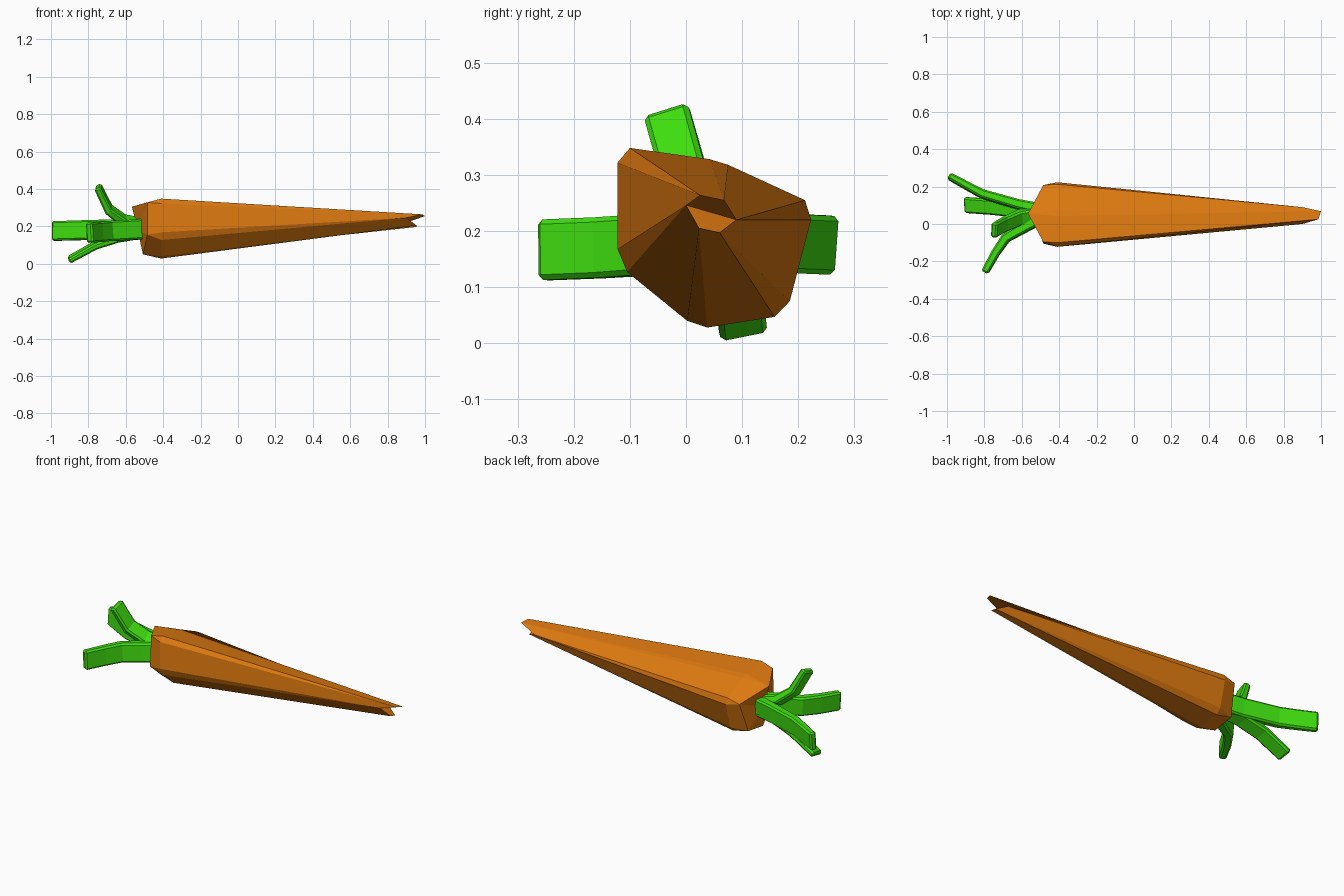
import bpy, bmesh
from mathutils import Vector

if "Cube" in bpy.data.objects:
    bpy.data.objects.remove(bpy.data.objects["Cube"])


def material(name, color):
    m = bpy.data.materials.new(name)
    m.diffuse_color = color
    m.use_nodes = True
    m.node_tree.nodes["Principled BSDF"].inputs["Base Color"].default_value = m.diffuse_color
    return m


def finish(bm, name, mat):
    bmesh.ops.recalc_face_normals(bm, faces=bm.faces[:])
    me = bpy.data.meshes.new(name)
    bm.to_mesh(me)
    bm.free()
    ob = bpy.data.objects.new(name, me)
    bpy.context.collection.objects.link(ob)
    me.materials.append(mat)
    return ob


orange = material("orange", (0.72, 0.19, 0.005, 1))
green = material("green", (0.05, 0.73, 0.005, 1))

# Root: six chamfered corners, each running from the leaf end to the tip.
# shoulder pairs (y, z) at the widest ring
shoulder = [((-0.122, 0.322), (-0.10, 0.348)), ((0.042, 0.328), (0.075, 0.318)),
            ((0.212, 0.255), (0.223, 0.22)), ((0.185, 0.075), (0.158, 0.047)),
            ((0.038, 0.028), (0.002, 0.04)), ((-0.105, 0.127), (-0.122, 0.168))]
crown = [(-0.485, -0.095, 0.328), (-0.567, 0.055, 0.305), (-0.485, 0.208, 0.235),
         (-0.505, 0.157, 0.068), (-0.508, 0.028, 0.05), (-0.485, -0.105, 0.155)]
tip = [(0.985, 0.025, 0.264), (1.0, 0.068, 0.255), (0.90, 0.09, 0.22),
       (0.955, 0.06, 0.197), (0.955, 0.023, 0.205), (0.90, 0.0, 0.246)]
bm = bmesh.new()
pairs = [[bm.verts.new((-0.41, y, z)) for y, z in p] for p in shoulder]
crown_v = [bm.verts.new(c) for c in crown]
tip_v = [bm.verts.new(t) for t in tip]
centre = bm.verts.new((-0.537, 0.055, 0.18))
for k in range(6):
    n = (k + 1) % 6
    for ring in (crown_v, tip_v):
        bm.faces.new((pairs[k][0], pairs[k][1], ring[k]))
        bm.faces.new((pairs[k][1], pairs[n][0], ring[n], ring[k]))
    bm.faces.new((crown_v[k], crown_v[n], centre))
# notched tip, folded along a crease
bm.faces.new([tip_v[i] for i in (5, 0, 1, 2)])
bm.faces.new([tip_v[i] for i in (5, 2, 3, 4)])
finish(bm, "carrot_root", orange)


# Leaf stalk: a bent rectangular strip with chamfered edges
def stalk(name, path, across, width, thick):
    pts = [Vector(p) for p in path]
    w = Vector(across).normalized()
    bm = bmesh.new()
    rings = []
    for i, p in enumerate(pts):
        d = Vector((0, 0, 0))
        if i > 0:
            d += (p - pts[i - 1]).normalized()
        if i < len(pts) - 1:
            d += (pts[i + 1] - p).normalized()
        side = (w - d * (w.dot(d) / d.length_squared)).normalized()
        t = d.cross(side).normalized()
        h = thick * (1 - 0.35 * i / (len(pts) - 1)) / 2
        rings.append([bm.verts.new(p + side * a * width / 2 + t * b * h)
                      for a, b in ((-1, -1), (1, -1), (1, 1), (-1, 1))])
    for r, s in zip(rings, rings[1:]):
        for k in range(4):
            n = (k + 1) % 4
            bm.faces.new((r[k], r[n], s[n], s[k]))
    bm.faces.new(rings[0])
    bm.faces.new(rings[-1])
    ob = finish(bm, name, green)
    bev = ob.modifiers.new("chamfer", "BEVEL")
    bev.width = 0.009
    bev.segments = 1
    bev.limit_method = 'ANGLE'
    bev.angle_limit = 1.15


stalk("leaf_front", [(-0.50, 0.03, 0.185), (-0.59, -0.02, 0.18), (-0.685, -0.075, 0.175),
                     (-0.74, -0.155, 0.17), (-0.797, -0.258, 0.166)],
      (0, 0.08, 1), 0.108, 0.06)
stalk("leaf_back", [(-0.50, 0.08, 0.19), (-0.62, 0.105, 0.185), (-0.81, 0.16, 0.18),
                    (-0.90, 0.208, 0.177), (-0.99, 0.257, 0.175)],
      (0, 0.08, 1), 0.105, 0.055)
stalk("leaf_top", [(-0.50, 0.055, 0.205), (-0.61, 0.035, 0.23), (-0.69, 0.0, 0.29),
                   (-0.75, -0.035, 0.413)],
      (0, 0.91, 0.41), 0.082, 0.055)
stalk("leaf_bottom", [(-0.50, 0.065, 0.165), (-0.64, 0.08, 0.14), (-0.76, 0.092, 0.10),
                      (-0.905, 0.102, 0.02)],
      (0, 0.97, 0.22), 0.085, 0.045)
